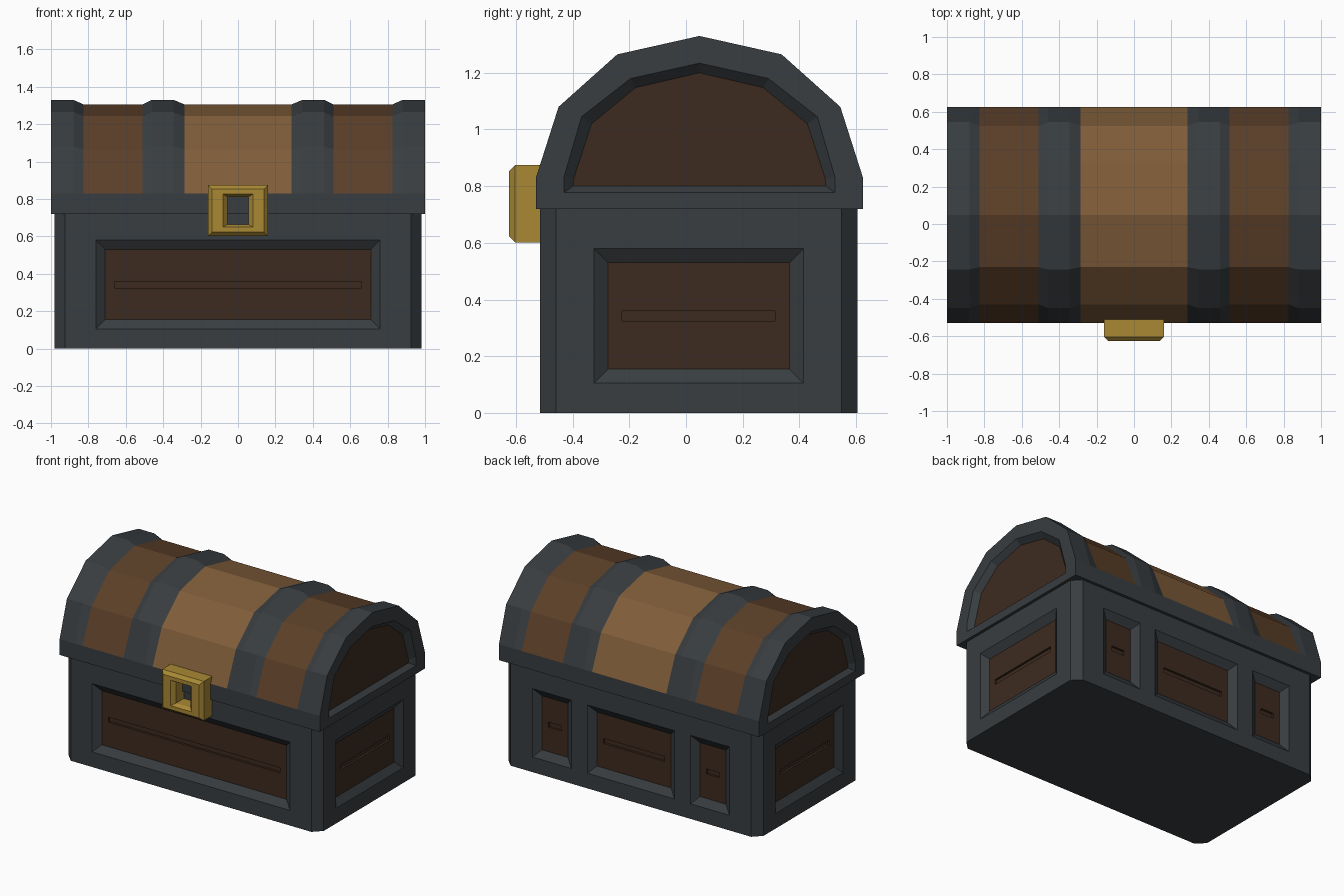
import bpy, bmesh
from mathutils import Vector

if "Cube" in bpy.data.objects:
    bpy.data.objects.remove(bpy.data.objects["Cube"])


def material(name, rgb):
    m = bpy.data.materials.new(name)
    m.diffuse_color = (*rgb, 1)
    m.use_nodes = True
    m.node_tree.nodes["Principled BSDF"].inputs["Base Color"].default_value = m.diffuse_color
    return m


METAL, PANEL, WOOD, LIGHT = range(4)
mats = [material("dark_metal", (0.04, 0.047, 0.052)),
        material("dark_wood", (0.047, 0.024, 0.014)),
        material("wood", (0.105, 0.05, 0.021)),
        material("light_wood", (0.215, 0.108, 0.041))]
gold = material("gold", (0.40, 0.25, 0.035))


def finish(name, bm, materials):
    bmesh.ops.remove_doubles(bm, verts=bm.verts, dist=1e-4)
    edges = [e for e in bm.edges if e.is_boundary]
    if edges:
        bmesh.ops.holes_fill(bm, edges=edges, sides=0)
    bmesh.ops.recalc_face_normals(bm, faces=bm.faces)
    me = bpy.data.meshes.new(name)
    bm.to_mesh(me)
    bm.free()
    for m in materials:
        me.materials.append(m)
    ob = bpy.data.objects.new(name, me)
    bpy.context.collection.objects.link(ob)
    return ob


def face(bm, pts, mat=METAL):
    f = bm.faces.new([bm.verts.new(p) for p in pts])
    f.material_index = mat


def loft(bm, rings, pick, cap=None):
    """Join closed rings; pick(ring, side) gives the material."""
    for i, (a, b) in enumerate(zip(rings, rings[1:])):
        for j in range(len(a)):
            k = (j + 1) % len(a)
            face(bm, (a[j], a[k], b[k], b[j]), pick(i, j))
    if cap is not None:
        face(bm, rings[-1], cap)


def rect(u0, u1, z0, z1, inset):
    return [(u0 + inset, z0 + inset), (u1 - inset, z0 + inset),
            (u1 - inset, z1 - inset), (u0 + inset, z1 - inset)]


# Chest body: four framed walls with recessed, grooved panels
X, Y0, Y1, C = 0.98, -0.515, 0.605, 0.056
ROWS = [0, 0.105, 0.58, 0.72]
DEPTH, GROOVE = 0.035, 0.015
body = bmesh.new()


def wall(place, u0, u1, panels):
    cols = [u0] + [u for p in panels for u in p] + [u1]
    for c, (a, b) in enumerate(zip(cols, cols[1:])):
        for r, (z0, z1) in enumerate(zip(ROWS, ROWS[1:])):
            outer = rect(a, b, z0, z1, 0)
            if r == 1 and c % 2 == 1:
                slot = rect(a + 0.1, b - 0.1, 0.325, 0.36, 0)
                inner = rect(a, b, z0, z1, 0.05)
                rings = [[place(u, z, d) for u, z in pts] for pts, d in
                         ((outer, 0), (inner, DEPTH), (slot, DEPTH),
                          (slot, DEPTH + GROOVE))]
                loft(body, rings, lambda i, j: PANEL if i else METAL, PANEL)
            else:
                face(body, [place(u, z, 0) for u, z in outer])


wall(lambda u, z, d: Vector((u, Y0 + d, z)), C - X, X - C, [(-0.76, 0.76)])
wall(lambda u, z, d: Vector((u, Y1 - d, z)), C - X, X - C,
     [(-0.757, -0.458), (-0.335, 0.335), (0.458, 0.757)])
for s in (-1, 1):
    wall(lambda u, z, d: Vector((s * (X - d), u, z)), Y0 + C, Y1 - C,
         [(-0.325, 0.415)])
    # Chamfered corners
    for y, t in ((Y0, 1), (Y1, -1)):
        for z0, z1 in zip(ROWS, ROWS[1:]):
            p, q = (s * X, y + t * C), (s * (X - C), y)
            face(body, [(*p, z0), (*q, z0), (*q, z1), (*p, z1)])
finish("chest_body", body, mats)

# Lid: barrel section lofted along x, with raised metal bands
CY = 0.0475


def mirror_profile(half, top):
    return ([(CY - w, z) for w, z in half] + [(CY, top)]
            + [(CY + w, z) for w, z in reversed(half)])


full = mirror_profile([(0.577, 0.72), (0.577, 0.83), (0.497, 1.08), (0.29, 1.265)], 1.33)
low = [(y, z) if z < 0.9 else (CY + (y - CY) * 0.96, 0.72 + (z - 0.72) * 0.96)
       for y, z in full]
rim = mirror_profile([(0.478, 0.777), (0.478, 0.832), (0.416, 1.045), (0.243, 1.18)], 1.234)
inset = mirror_profile([(0.446, 0.80), (0.444, 0.826), (0.381, 1.02), (0.225, 1.148)], 1.20)

half = [(0.285, low), (0.345, full), (0.46, full), (0.51, low),
        (0.825, low), (0.88, full), (1.0, full)]
stations = [(-x, p) for x, p in reversed(half)] + half
lid = bmesh.new()


def lid_material(i, j):
    if 1 <= j <= 6:
        return {2: WOOD, 6: LIGHT, 10: WOOD}.get(i, METAL)
    return METAL


loft(lid, [[(x, y, z) for y, z in p] for x, p in stations], lid_material)
# Recessed wooden end panels
for s in (-1, 1):
    rings = [[(s * x, y, z) for y, z in p] for x, p in
             ((1.0, full), (1.0, rim), (0.965, inset))]
    loft(lid, rings, lambda i, j: METAL, PANEL)
finish("lid", lid, mats)

# Gold lock frame, open in the middle
lock = bmesh.new()
section = [(0, -0.51), (0, -0.603), (0.021, -0.625), (0.08, -0.625),
           (0.104, -0.60), (0.104, -0.51), (0, -0.51)]
frame = [[(x, y, z) for x, z in rect(-0.16, 0.16, 0.602, 0.874, 0)]
         for y in (-0.51,)]
rings = []
for d, y in section:
    dz = d * 0.6 if d > 0.03 else d
    rings.append([(sx * (0.16 - d), y, 0.738 + sz * (0.136 - dz))
                  for sx, sz in ((-1, -1), (1, -1), (1, 1), (-1, 1))])
loft(lock, rings, lambda i, j: 0)
finish("lock_frame", lock, [gold])

# Centre the whole chest in y
for ob in bpy.context.scene.objects:
    ob.location.y = 0.0
